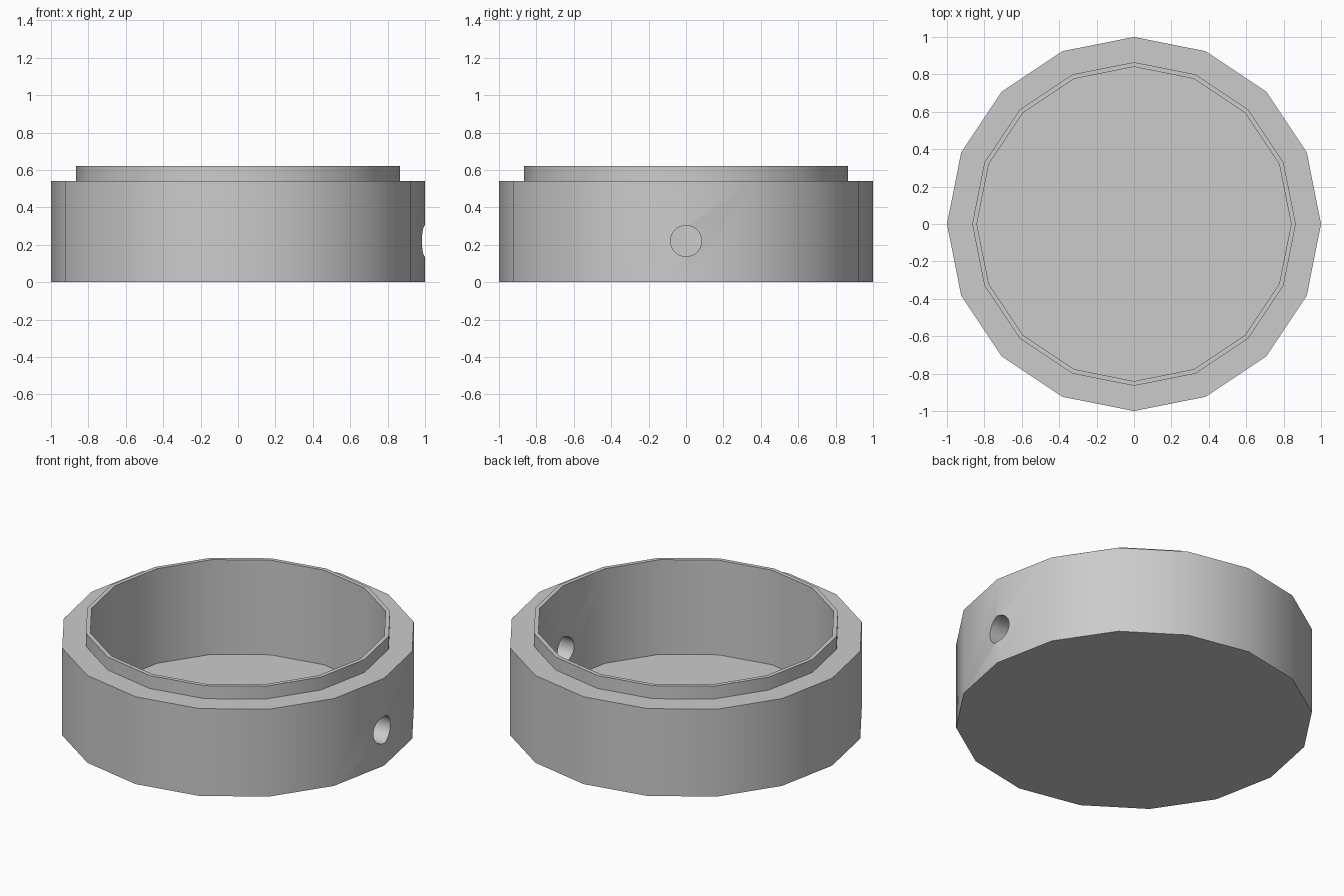
import bpy
import bmesh
import math

old = bpy.data.objects.get("Cube")
if old:
    bpy.data.objects.remove(old, do_unlink=True)

SIDES = 16
# Cross-section as (radius, height), from outer base to inner floor
PROFILE = [(1.0, 0.0), (1.0, 0.54), (0.865, 0.54),
           (0.865, 0.62), (0.84, 0.62), (0.84, 0.035)]
HOLE_RADIUS, HOLE_HEIGHT = 0.083, 0.22

grey = bpy.data.materials.new("light_grey")
grey.use_nodes = True
grey.diffuse_color = (0.6, 0.6, 0.6, 1)
grey.node_tree.nodes["Principled BSDF"].inputs["Base Color"].default_value = (0.6, 0.6, 0.6, 1)

# Cup: stacked rings joined into walls, closed by the base and the floor
bm = bmesh.new()
rings = []
for radius, z in PROFILE:
    angles = [2 * math.pi * i / SIDES for i in range(SIDES)]
    rings.append([bm.verts.new((radius * math.cos(a), radius * math.sin(a), z)) for a in angles])
for low, high in zip(rings, rings[1:]):
    for i in range(SIDES):
        j = (i + 1) % SIDES
        bm.faces.new((low[i], low[j], high[j], high[i]))
bm.faces.new(rings[0][::-1])
bm.faces.new(rings[-1])
bmesh.ops.recalc_face_normals(bm, faces=bm.faces)
mesh = bpy.data.meshes.new("cup_body")
bm.to_mesh(mesh)
bm.free()
mesh.materials.append(grey)
cup = bpy.data.objects.new("cup_body", mesh)
bpy.context.collection.objects.link(cup)

# Round hole through one side wall
bpy.ops.mesh.primitive_cylinder_add(vertices=32, radius=HOLE_RADIUS, depth=0.6,
                                    location=(0.95, 0, HOLE_HEIGHT),
                                    rotation=(0, math.pi / 2, 0))
cutter = bpy.context.object
cutter.name = "hole_cutter"
cutter.data.materials.append(grey)

cut = cup.modifiers.new("side_hole", "BOOLEAN")
cut.operation = "DIFFERENCE"
cut.solver = "EXACT"
cut.object = cutter
bpy.ops.object.select_all(action="DESELECT")
cup.select_set(True)
bpy.context.view_layer.objects.active = cup
bpy.ops.object.modifier_apply(modifier=cut.name)
bpy.data.objects.remove(cutter, do_unlink=True)

# Soft walls, crisp rims
bpy.ops.object.shade_smooth_by_angle(angle=math.radians(30))
